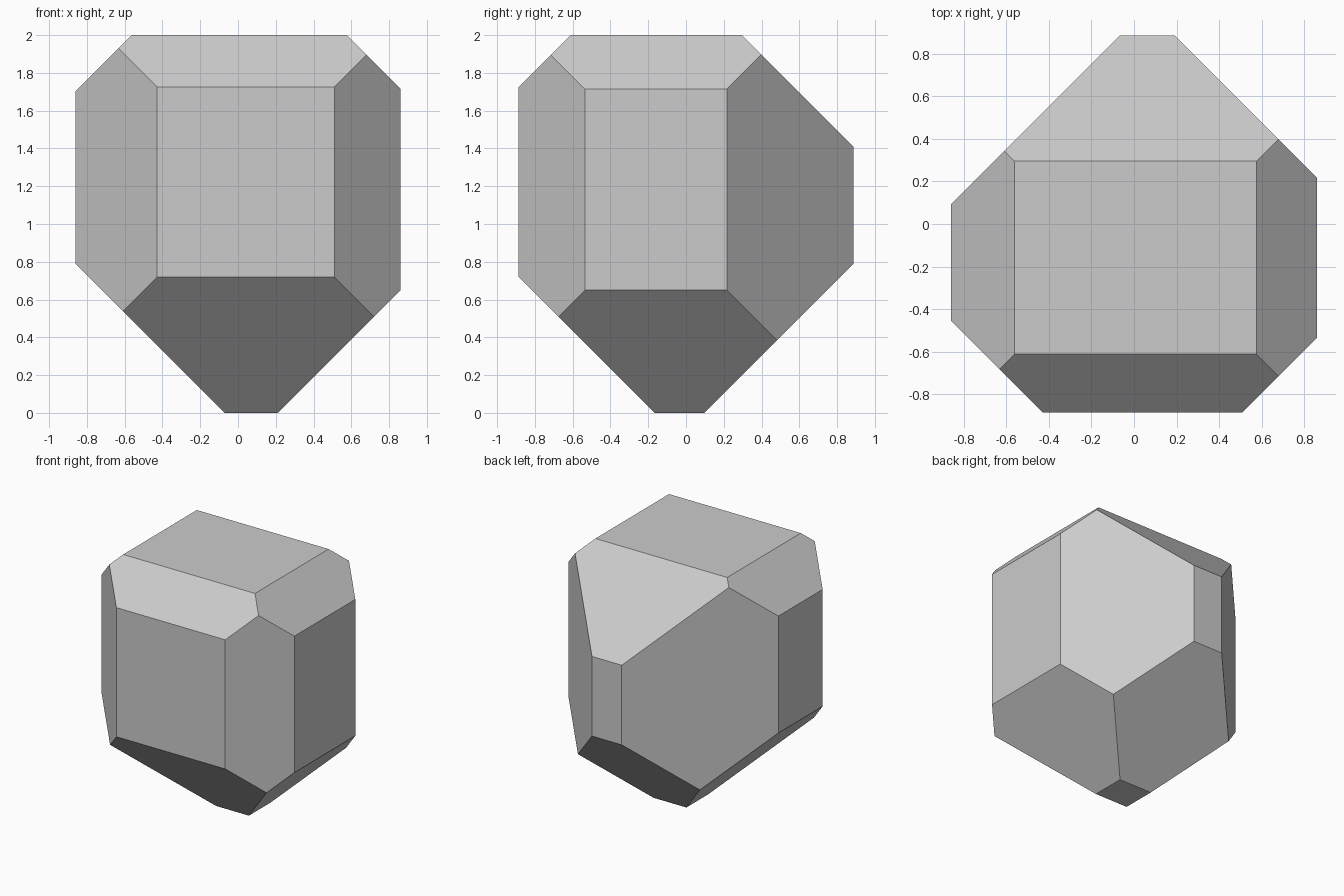
import bpy, bmesh
from mathutils import Vector

if "Cube" in bpy.data.objects:
    bpy.data.objects.remove(bpy.data.objects["Cube"])

# Starting block: half sizes in x and y, height 2 from the ground
HX, HY, H = 0.861, 0.886, 2.0

# 45 degree edge cuts: outward direction and limit of direction . point
CUTS = [
    ((-1, 0, 1), 2.562), ((1, 0, 1), 2.575),     # top left / right
    ((-1, 0, -1), 0.072), ((1, 0, -1), 0.211),   # bottom left / right
    ((0, -1, 1), 2.612), ((0, 1, 1), 2.295),     # top front / back
    ((0, -1, -1), 0.167), ((0, 1, -1), 0.098),   # bottom front / back
    ((-1, 1, 0), 0.952), ((1, 1, 0), 1.077),     # back left / right
    ((-1, -1, 0), 1.315), ((1, -1, 0), 1.396),   # front left / right
]


def slice_off(bm, direction, limit):
    """Remove everything beyond the plane and cap the opening."""
    n = Vector(direction)
    cut = bmesh.ops.bisect_plane(
        bm, geom=bm.verts[:] + bm.edges[:] + bm.faces[:], dist=1e-5,
        plane_co=n * (limit / n.length_squared), plane_no=n.normalized(),
        clear_outer=True)
    rim = [e for e in cut["geom_cut"] if isinstance(e, bmesh.types.BMEdge)]
    bmesh.ops.contextual_create(bm, geom=rim)


# Faceted block
bm = bmesh.new()
bmesh.ops.create_cube(bm, size=1)
for v in bm.verts:
    v.co = Vector((v.co.x * 2 * HX, v.co.y * 2 * HY, (v.co.z + 0.5) * H))
for direction, limit in CUTS:
    slice_off(bm, direction, limit)
bmesh.ops.recalc_face_normals(bm, faces=bm.faces[:])

mesh = bpy.data.meshes.new("faceted_block")
bm.to_mesh(mesh)
bm.free()
bpy.context.collection.objects.link(bpy.data.objects.new("faceted_block", mesh))
